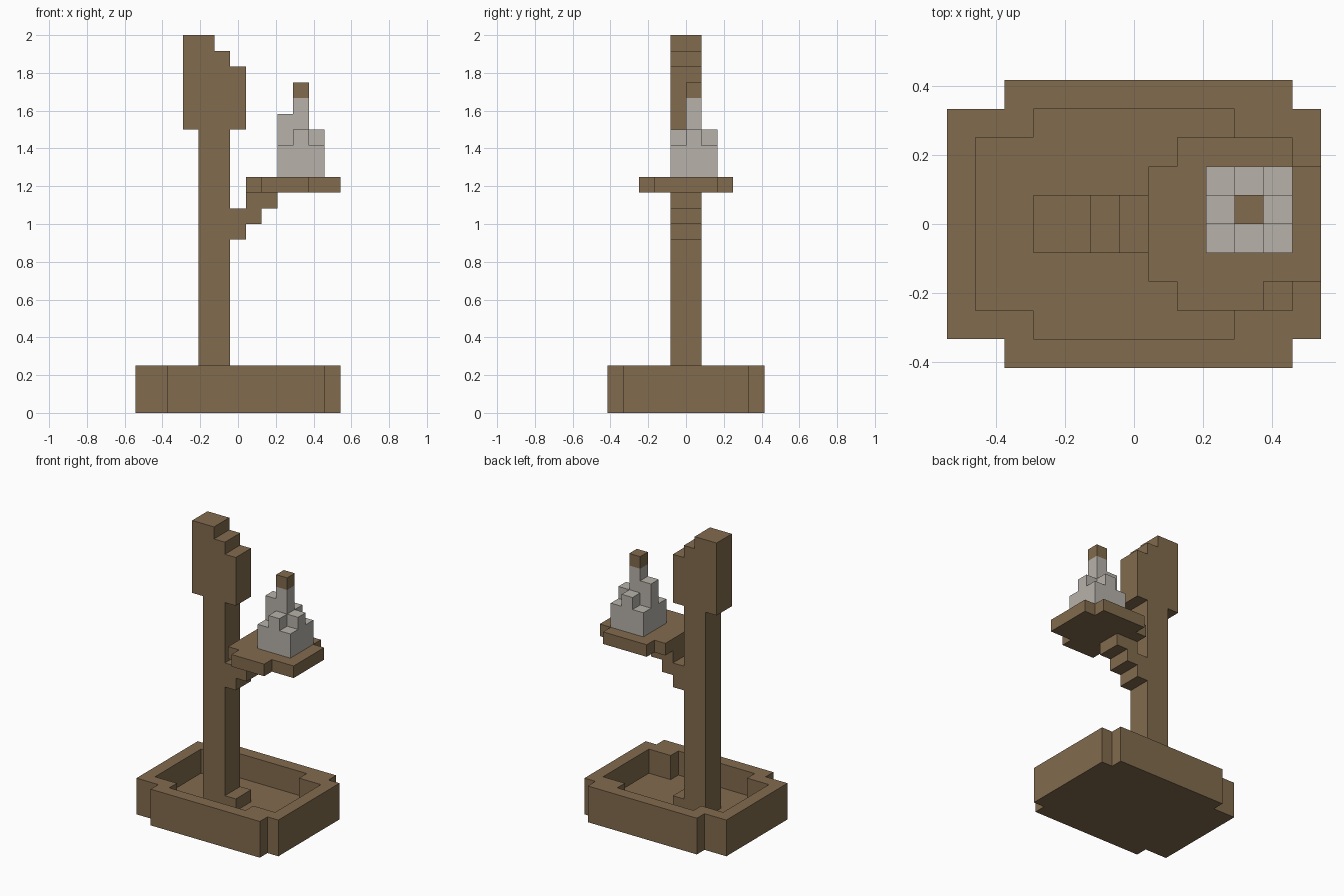
import bpy
import bmesh
from mathutils import Vector

cube = bpy.data.objects.get("Cube")
if cube:
    bpy.data.objects.remove(cube, do_unlink=True)

U = 1 / 12                       # edge of one block
ORIGIN = Vector((6.5, 5, 0))     # grid centre, in blocks


def material(name, colour):
    mat = bpy.data.materials.new(name)
    mat.use_nodes = True
    mat.diffuse_color = (*colour, 1)
    bsdf = mat.node_tree.nodes["Principled BSDF"]
    bsdf.inputs["Base Color"].default_value = (*colour, 1)
    bsdf.inputs["Roughness"].default_value = 0.9
    return mat


wood = material("brown_wood", (0.223, 0.147, 0.076))
wax = material("pale_wax", (0.474, 0.445, 0.402))


def box(x0, x1, y0, y1, z0, z1):
    """Set of block cells filling a box."""
    return {(x, y, z) for x in range(x0, x1)
            for y in range(y0, y1) for z in range(z0, z1)}


# Tray with notched corners and a sunken floor
tray = box(2, 12, 0, 10, 0, 3) | box(0, 13, 1, 9, 0, 3)
tray -= box(1, 12, 2, 8, 1, 3) | box(3, 10, 1, 9, 1, 3)

# Post with a small foot
post = box(4, 6, 4, 6, 1, 18) | box(6, 7, 4, 6, 1, 2)

# Stepped head on the post
head = box(3, 5, 4, 6, 18, 24) | box(5, 6, 4, 6, 18, 23) | box(6, 7, 4, 6, 18, 22)

# Stair-stepped bracket
bracket = box(6, 7, 4, 6, 11, 13) | box(7, 8, 4, 6, 12, 14) | box(8, 9, 4, 6, 13, 14)

# Shelf with uneven corners
shelf = box(7, 13, 3, 7, 14, 15) | box(8, 11, 2, 3, 14, 15) | box(8, 12, 7, 8, 14, 15)

# Candle: low corners, higher sides, tall core
candle = box(9, 12, 4, 7, 15, 17) | box(10, 11, 4, 7, 17, 18)
candle |= box(11, 12, 5, 6, 17, 18) | box(9, 10, 5, 6, 17, 19)
candle |= box(10, 11, 5, 6, 18, 20)
wick = box(10, 11, 5, 6, 20, 21)

parts = [
    ("tray", tray, wood), ("post", post, wood), ("post_head", head, wood),
    ("bracket", bracket, wood), ("shelf", shelf, wood),
    ("candle", candle, wax), ("wick", wick, wood),
]
occupied = set().union(*(cells for _, cells, _ in parts))


def build(name, cells, mat):
    """Skin the exposed sides of the cells and merge coplanar faces."""
    bm = bmesh.new()
    verts = {}

    def vert(p):
        key = tuple(round(c) for c in p)
        if key not in verts:
            verts[key] = bm.verts.new((Vector(key) - ORIGIN) * U)
        return verts[key]

    for cell in sorted(cells):
        for axis in range(3):
            for side in (0, 1):
                near = list(cell)
                near[axis] += 2 * side - 1
                if tuple(near) in occupied:
                    continue
                a, b = Vector(), Vector()
                a[(axis + 1) % 3] = 1
                b[(axis + 2) % 3] = 1
                p = Vector(cell)
                p[axis] += side
                loop = [p, p + a, p + a + b, p + b]
                if side == 0:
                    loop.reverse()
                bm.faces.new([vert(q) for q in loop])
    bmesh.ops.dissolve_limit(bm, angle_limit=0.02, verts=bm.verts[:], edges=bm.edges[:])
    mesh = bpy.data.meshes.new(name)
    bm.to_mesh(mesh)
    bm.free()
    mesh.materials.append(mat)
    bpy.context.scene.collection.objects.link(bpy.data.objects.new(name, mesh))


for part in parts:
    build(*part)
